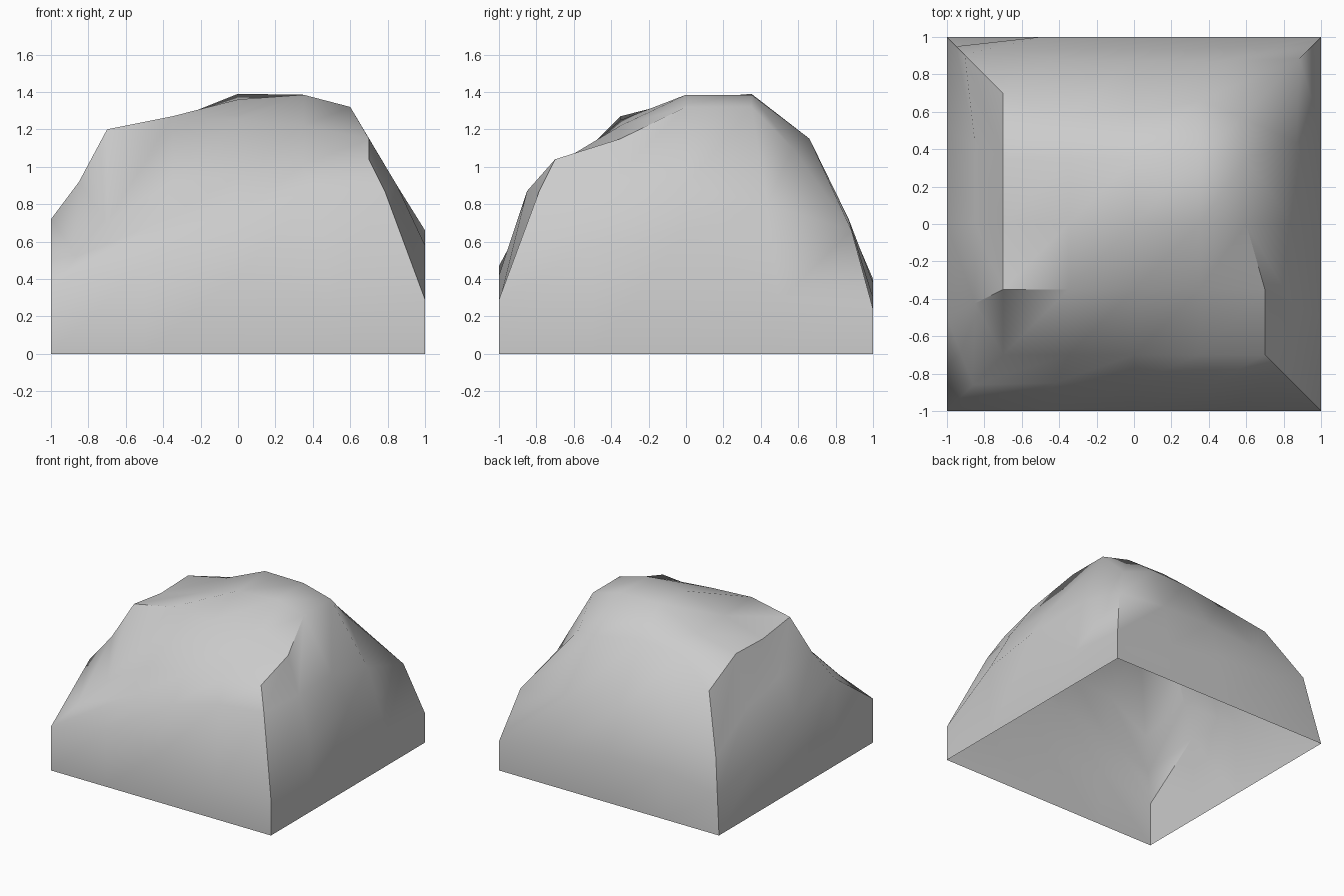
import bpy, bmesh, math

if "Cube" in bpy.data.objects:
    bpy.data.objects.remove(bpy.data.objects["Cube"])

# Square ring of 16 unit points: front, right, back, left (counter-clockwise)
s = [-1, -.5, 0, .5]
square = ([(t, -1) for t in s] + [(1, t) for t in s] +
          [(-t, 1) for t in s] + [(-1, -t) for t in s])

# Top of the vertical skirt: heights, and size factor (back-left corner pulled in)
skirt_z = [.36, .47, .42, .27, .29, .58, .66, .28,
           .24, .30, .38, .40, .30, .45, .60, .72]
skirt_h = [1.0] * 12 + [.95] + [1.0] * 3

# Middle of the sloping sides: size factor and height
slope_h = [.86, .85, .85, .85, .785, .85, .85, .87,
           .885, .87, .87, .88, .905, .85, .85, .85]
slope_z = [.52, .70, .75, .87, .87, .90, .90, .80,
           .66, .72, .72, .68, .58, .78, .88, .92]

# Crown heights, one row per y from front to back
crown_z = [[.70, .92, .95, 1.01, 1.04],
           [1.20, 1.27, 1.25, 1.22, 1.15],
           [1.155, 1.25, 1.36, 1.385, 1.32],
           [1.166, 1.24, 1.39, 1.385, 1.32],
           [.994, 1.156, 1.19, 1.15, 1.10]]
moved = {(4, 2): (.60, 0), (4, 3): (.60, .35), (4, 4): (.58, .57),
         (3, 4): (.35, .66), (2, 4): (0, .59), (1, 4): (-.35, .575)}

bm = bmesh.new()


def ring(sizes, heights):
    return [bm.verts.new((x * h, y * h, z))
            for (x, y), h, z in zip(square, sizes, heights)]


def bridge(a, b):
    for i in range(16):
        j = (i + 1) % 16
        bm.faces.new((a[i], a[j], b[j], b[i]))


# Crown grid
crown = {}
for j in range(5):
    for i in range(5):
        x, y = moved.get((i, j), (-.7 + .35 * i, -.7 + .35 * j))
        crown[i, j] = bm.verts.new((x, y, crown_z[j][i]))
for j in range(4):
    for i in range(4):
        bm.faces.new((crown[i, j], crown[i + 1, j],
                      crown[i + 1, j + 1], crown[i, j + 1]))
rim = [crown[round(2 + 2 * x), round(2 + 2 * y)] for x, y in square]

# Sides, open underneath
base = ring([1] * 16, [0] * 16)
skirt = ring(skirt_h, skirt_z)
slope = ring(slope_h, slope_z)
bridge(base, skirt)
bridge(skirt, slope)
bridge(slope, rim)

mesh = bpy.data.meshes.new("boulder")
bm.to_mesh(mesh)
bm.free()
rock = bpy.data.objects.new("boulder", mesh)
bpy.context.collection.objects.link(rock)
bpy.context.view_layer.objects.active = rock
rock.select_set(True)
bpy.ops.object.shade_smooth_by_angle(angle=math.radians(48))
